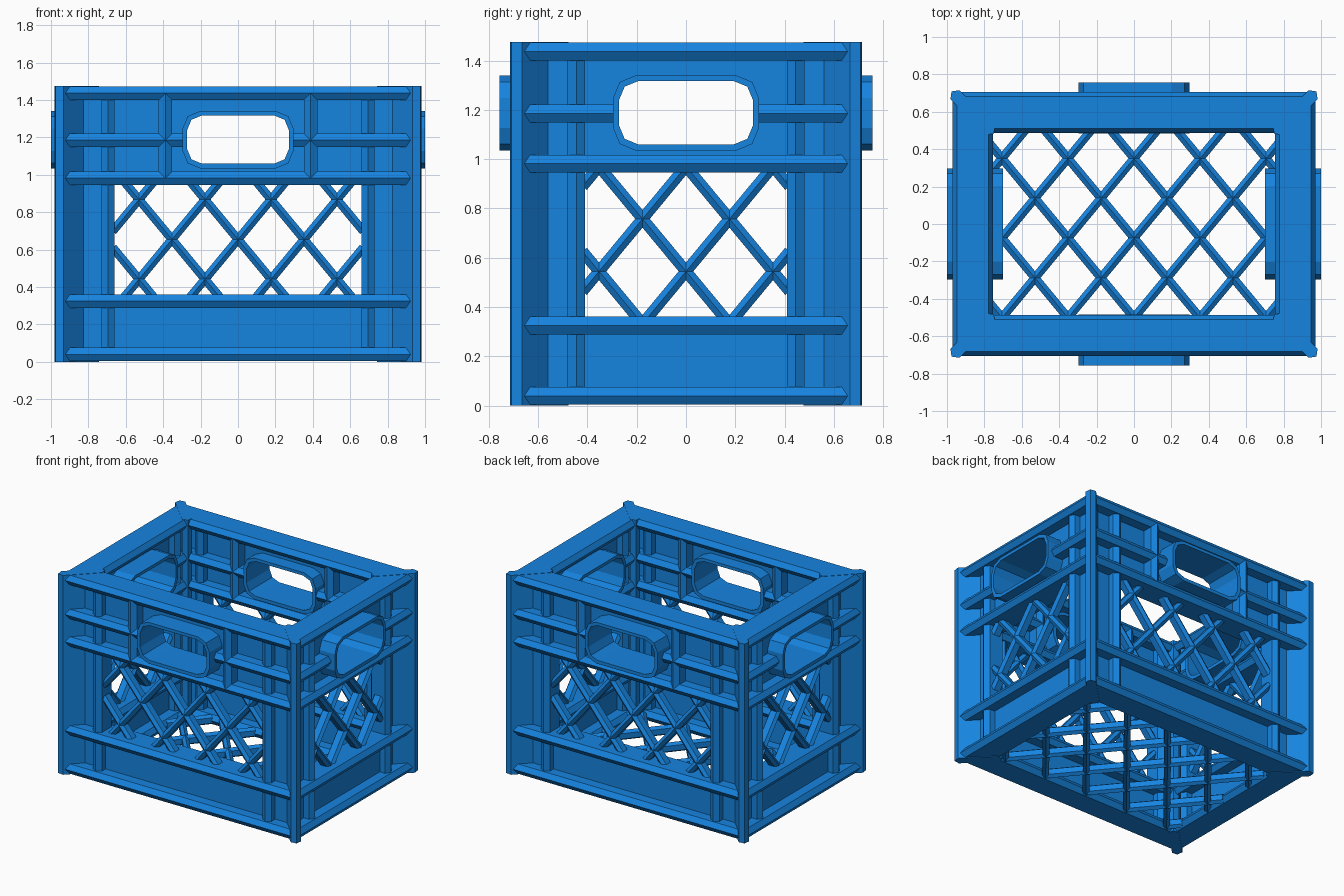
import bpy, bmesh, math
from mathutils import Vector, Matrix

if "Cube" in bpy.data.objects:
    bpy.data.objects.remove(bpy.data.objects["Cube"])

CX, CY, H = 0.8625, 0.596, 1.475      # wall centre planes and height
W, D, TIP = 0.072, 0.109, 0.024       # rib width, half depth, ridge height

plastic = bpy.data.materials.new("blue_plastic")
plastic.diffuse_color = (0.008, 0.23, 0.74, 1)
plastic.use_nodes = True
plastic.node_tree.nodes["Principled BSDF"].inputs["Base Color"].default_value = plastic.diffuse_color


def finish(bm, name):
    bmesh.ops.recalc_face_normals(bm, faces=bm.faces)
    mesh = bpy.data.meshes.new(name)
    bm.to_mesh(mesh)
    bm.free()
    mesh.materials.append(plastic)
    bpy.context.collection.objects.link(bpy.data.objects.new(name, mesh))


def profile(w, d, tip):
    # rib section with a pointed ridge on both sides: (across, depth)
    s = d - tip
    return [(w/2, -s), (w/2, s), (0, d), (-w/2, s), (-w/2, -s), (0, -d)]


def skin(bm, rings, closed=False):
    rows = [[bm.verts.new(p) for p in r] for r in rings]
    n = len(rows[0])
    pairs = list(zip(rows, rows[1:])) + ([(rows[-1], rows[0])] if closed else [])
    for a, b in pairs:
        for i in range(n):
            bm.faces.new((a[i], a[(i+1) % n], b[(i+1) % n], b[i]))
    if not closed:
        bm.faces.new(rows[0])
        bm.faces.new(rows[-1])


def bar(bm, M, a, b, normal, w=W, d=D, tip=TIP):
    a, b, nrm = Vector(a), Vector(b), Vector(normal).normalized()
    side = (b - a).normalized().cross(nrm)
    skin(bm, [[M @ (p + side*s + nrm*t) for s, t in profile(w, d, tip)] for p in (a, b)])


def plate(bm, M, loops, y0, y1):
    # flat sheet with holes in the local XZ plane, thickened along Y
    tmp = bmesh.new()
    for loop in loops:
        vs = [tmp.verts.new((u, y0, v)) for u, v in loop]
        for i in range(len(vs)):
            tmp.edges.new((vs[i-1], vs[i]))
    bmesh.ops.triangle_fill(tmp, use_beauty=True, edges=tmp.edges[:], normal=(0, -1, 0))
    ext = bmesh.ops.extrude_face_region(tmp, geom=tmp.faces[:], use_keep_orig=True)
    moved = [g for g in ext["geom"] if isinstance(g, bmesh.types.BMVert)]
    bmesh.ops.translate(tmp, verts=moved, vec=(0, y1 - y0, 0))
    tmp.transform(M)
    mesh = bpy.data.meshes.new("tmp")
    tmp.to_mesh(mesh)
    tmp.free()
    bm.from_mesh(mesh)
    bpy.data.meshes.remove(mesh)


def rect(hu, v0, v1):
    return [(-hu, v0), (hu, v0), (hu, v1), (-hu, v1)]


def grip(hu, v0, v1, r, seg=2):
    pts = []
    for k, (su, v) in enumerate([(1, v1 - r), (-1, v1 - r), (-1, v0 + r), (1, v0 + r)]):
        for i in range(seg + 1):
            t = math.radians(90*k + 90*i/seg)
            pts.append((su*(hu - r) + r*math.cos(t), v + r*math.sin(t)))
    return pts


def lattice(bm, M, hu, v0, v1, vc, d):
    # diagonal struts clipped to a rectangle
    step, k = 0.353, 0.213/0.1765
    for s in (1, -1):
        for i in range(-7, 8):
            uc = i*step
            ends = sorted((uc + s*(v0 - vc)/k, uc + s*(v1 - vc)/k))
            a, b = max(-hu, ends[0]), min(hu, ends[1])
            if b - a > 0.03:
                bar(bm, M, (a, 0, vc + s*k*(a - uc)), (b, 0, vc + s*k*(b - uc)),
                    (0, 1, 0), 0.046, d, 0.016)


I = Matrix.Identity(4)

# Full horizontal rib rings, including base frame and top rim
bm = bmesh.new()
for z in (0.04, 0.325, 0.982, H - 0.038):
    skin(bm, [[(sx*(CX + t), sy*(CY + t), z + s) for s, t in profile(W, D, TIP)]
              for sx, sy in ((1, 1), (-1, 1), (-1, -1), (1, -1))], closed=True)
finish(bm, "rib_rings")

# Middle rib: an L around each corner, stopping at the handles
bm = bmesh.new()
for sx in (1, -1):
    for sy in (1, -1):
        prof = profile(W, D, TIP)
        skin(bm, [[(sx*0.285, sy*(CY + t), 1.185 + s) for s, t in prof],
                  [(sx*(CX + t), sy*(CY + t), 1.185 + s) for s, t in prof],
                  [(sx*(CX + t), sy*0.285, 1.185 + s) for s, t in prof]])
finish(bm, "middle_ribs")

# Diagonal corner posts
bm = bmesh.new()
for sx in (1, -1):
    for sy in (1, -1):
        bar(bm, I, (sx*CX, sy*CY, 0), (sx*CX, sy*CY, H), (sx, sy, 0), 0.069, 0.16, 0.026)
finish(bm, "corner_posts")

# Four sides: sheet, handle sleeve, upright ribs and lattice
# (name, angle, wall offset, half width, half opening, sleeve outer/inner, lattice phase)
sides = [("front", 0, CY, CX, 0.66, 0.757, 0.485, 0.655),
         ("right", 90, CX, CY, 0.41, 1.0, 0.70, 0.545),
         ("back", 180, CY, CX, 0.66, 0.757, 0.485, 0.655),
         ("left", 270, CX, CY, 0.41, 1.0, 0.70, 0.545)]
for name, ang, off, half, hole, out, inn, phase in sides:
    M = Matrix.Rotation(math.radians(ang), 4, 'Z') @ Matrix.Translation((0, -off, 0))
    bm = bmesh.new()
    plate(bm, M, [rect(half, 0.03, H - 0.03), rect(hole, 0.34, 0.965),
                  grip(0.285, 1.047, 1.33, 0.085)], -0.0125, 0.0125)
    finish(bm, name + "_wall")

    bm = bmesh.new()
    plate(bm, M, [grip(0.296, 1.035, 1.34, 0.092), grip(0.272, 1.06, 1.317, 0.078)],
          off - out, off - inn)
    finish(bm, name + "_handle")

    bm = bmesh.new()
    for s in (1, -1):
        u = s*(hole + 0.035)
        bar(bm, M, (u, 0, 0.04), (u, 0, H - 0.04), (0, 1, 0), W, 0.08)
        if ang % 180 == 0:
            bar(bm, M, (s*0.388, 0, 0.982), (s*0.388, 0, H - 0.038), (0, 1, 0))
    finish(bm, name + "_upright_ribs")

    bm = bmesh.new()
    lattice(bm, M, hole + 0.01, 0.34, 0.96, phase, 0.04)
    finish(bm, name + "_lattice")

# Floor lattice inside the base frame
bm = bmesh.new()
lattice(bm, Matrix.Translation((0, 0, 0.04)) @ Matrix.Rotation(math.radians(-90), 4, 'X'),
        0.775, -0.51, 0.51, -0.075, 0.036)
finish(bm, "floor_lattice")
